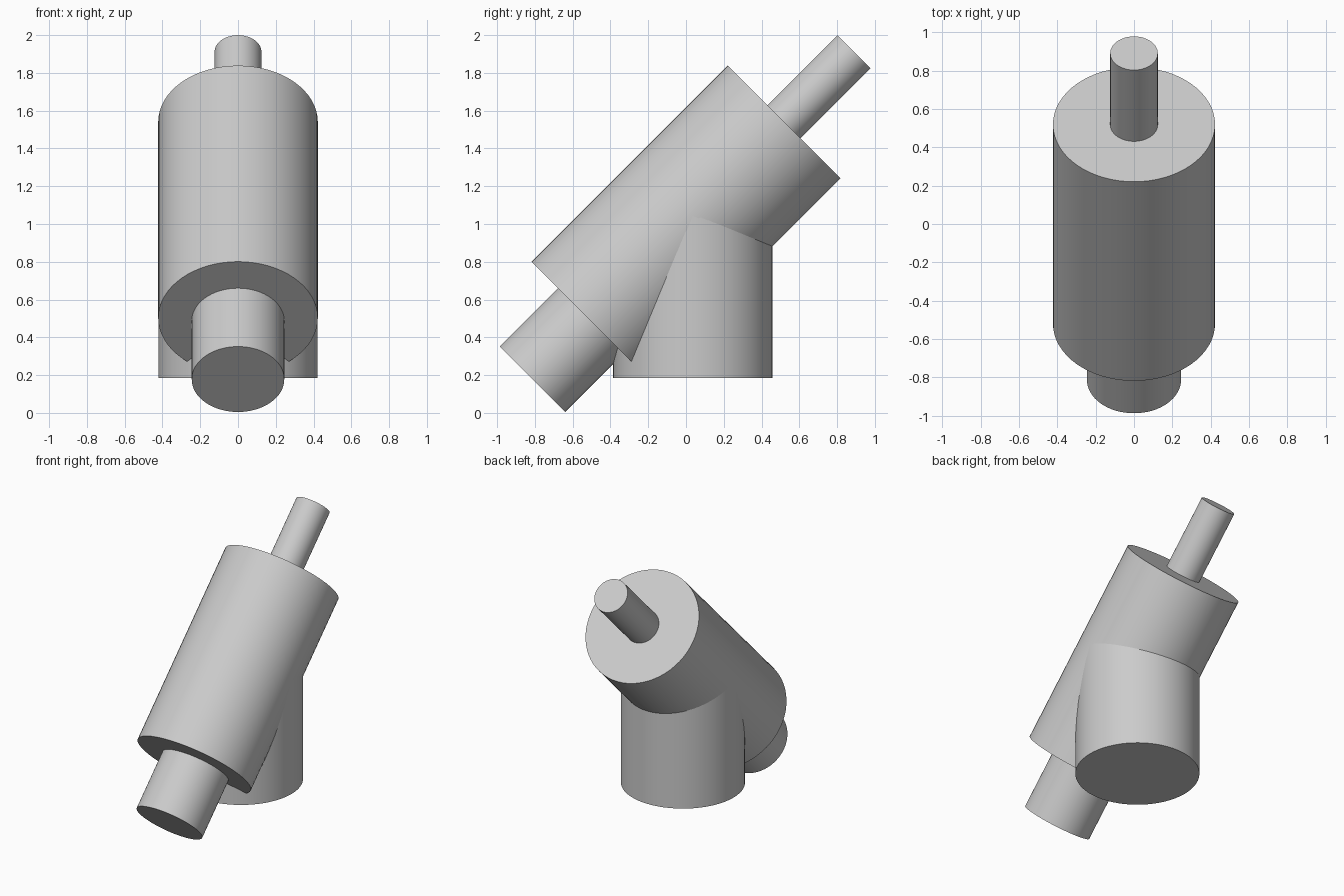
import bpy
from math import radians
from mathutils import Vector

cube = bpy.data.objects.get("Cube")
if cube:
    bpy.data.objects.remove(cube, do_unlink=True)

# Single plain grey finish
grey = bpy.data.materials.new("light grey")
grey.use_nodes = True
colour = (0.6, 0.6, 0.6, 1)
grey.diffuse_color = colour
grey.node_tree.nodes["Principled BSDF"].inputs["Base Color"].default_value = colour


def rod(name, radius, start, end):
    """Smooth capped cylinder running between two (y, z) points."""
    a, b = Vector((0, *start)), Vector((0, *end))
    axis = b - a
    bpy.ops.mesh.primitive_cylinder_add(
        vertices=64, radius=radius, depth=axis.length, location=(a + b) / 2,
        rotation=axis.to_track_quat('Z', 'Y').to_euler())
    obj = bpy.context.object
    obj.name = name
    obj.data.materials.append(grey)
    bpy.ops.object.shade_smooth_by_angle(angle=radians(30))
    return obj


# Upright base, its top hidden inside the leaning body
rod("base", 0.422, (0.036, 0.185), (0.036, 1.06))

# Body leaning back at 45 degrees
rod("body", 0.4225, (-0.519, 0.502), (0.519, 1.54))

# Stub at the low front end, set slightly below the body axis
rod("front_stub", 0.245, (-0.813, 0.178), (-0.463, 0.528))

# Thin shaft at the high back end
rod("rear_shaft", 0.124, (0.469, 1.491), (0.89, 1.912))
